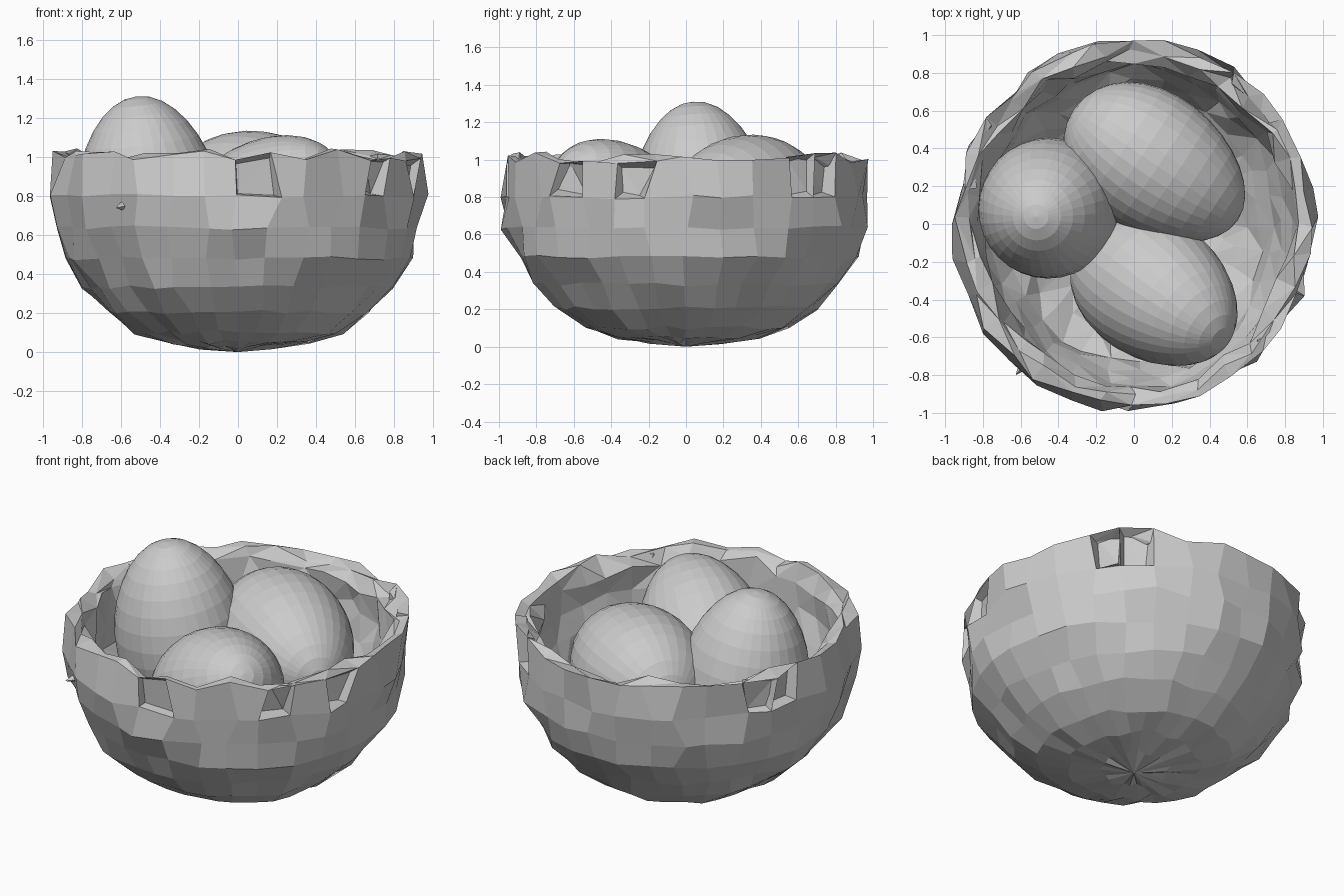
import bpy, bmesh, math, random
from mathutils import Vector

random.seed(11)
if "Cube" in bpy.data.objects:
    bpy.data.objects.remove(bpy.data.objects["Cube"])

grey = bpy.data.materials.new("plain grey")
grey.use_nodes = True
colour = (0.6, 0.6, 0.6, 1)
grey.diffuse_color = colour
grey.node_tree.nodes["Principled BSDF"].inputs["Base Color"].default_value = colour


def finish(bm, name):
    bmesh.ops.recalc_face_normals(bm, faces=bm.faces)
    mesh = bpy.data.meshes.new(name)
    bm.to_mesh(mesh)
    bm.free()
    mesh.materials.append(grey)
    obj = bpy.data.objects.new(name, mesh)
    bpy.context.collection.objects.link(obj)
    return obj


def rand(amount):
    return random.uniform(-amount, amount)


# Nest bowl: rough squashed sphere cut above its equator, with a ragged rim and inner skin
SEG, QUARTER, EQUATOR = 32, 8, 0.8
bm = bmesh.new()


def ring(radius, z, jitter, lift):
    verts = []
    for i in range(SEG):
        a = math.tau * i / SEG + rand(jitter) * 1.3
        r = radius + rand(jitter)
        verts.append(bm.verts.new((0.96 * r * math.cos(a), r * math.sin(a), z + rand(lift))))
    return verts


def sphere_ring(k, radius, depth, jitter, lift):
    # The underside flattens into a shallow cone
    t = k / QUARTER * math.pi / 2
    r = radius * math.sin(t)
    return ring(r, max(EQUATOR - depth * math.cos(t), 0.13 * r), jitter, lift)


rings = [sphere_ring(k, 0.985, 0.84, 0.012 + 0.003 * k, 0.012) for k in range(1, QUARTER + 1)]
wall_rings = len(rings)
rings.append(ring(0.97, 1.01, 0.03, 0.03))
rings.append(ring(0.92, 1.0, 0.03, 0.045))
rings.append(ring(0.87, 0.95, 0.035, 0.05))
rings += [sphere_ring(k, 0.85, 0.7, 0.035, 0.03) for k in range(QUARTER, 0, -1)]

ragged, upper_wall = [], []
for n, (low, high) in enumerate(zip(rings, rings[1:])):
    for i in range(SEG):
        j = (i + 1) % SEG
        face = bm.faces.new((low[i], low[j], high[j], high[i]))
        if n >= wall_rings:
            ragged.append(face)
        elif n == wall_rings - 1:
            upper_wall.append(face)
for pole_ring, z in ((rings[0], 0.0), (rings[-1], 0.1)):
    pole = bm.verts.new((0, 0, z))
    for i in range(SEG):
        bm.faces.new((pole, pole_ring[i], pole_ring[(i + 1) % SEG]))

# Broken bark: some wall faces below the rim are chipped inwards into uneven hollows
bmesh.ops.recalc_face_normals(bm, faces=bm.faces)
chips = random.sample(upper_wall, 7)
bmesh.ops.inset_individual(bm, faces=chips, thickness=0.03, depth=-0.05)
for vert in {v for face in chips for v in face.verts}:
    vert.co += Vector((rand(0.02), rand(0.02), rand(0.02)))
bmesh.ops.triangulate(bm, faces=ragged + chips)
finish(bm, "nest_bowl")


# Small splinter poking out of the front wall
bm = bmesh.new()
bmesh.ops.create_cone(bm, segments=4, radius1=0.05, radius2=0, depth=0.12, cap_ends=True)
splinter = finish(bm, "splinter")
splinter.location = (-0.59, -0.755, 0.75)
splinter.rotation_mode = 'QUATERNION'
splinter.rotation_quaternion = Vector((-0.6, -0.75, -0.2)).to_track_quat('Z', 'Y')


# Eggs: faceted spheres stretched along the axis and narrowed at the tip
def egg(name, centre, axis):
    bm = bmesh.new()
    bmesh.ops.create_uvsphere(bm, u_segments=32, v_segments=16, radius=1)
    for v in bm.verts:
        taper = 0.37 * (1 - 0.1 * v.co.z)
        v.co = (v.co.x * taper, v.co.y * taper, v.co.z * 0.525)
    obj = finish(bm, name)
    obj.rotation_mode = 'QUATERNION'
    obj.rotation_quaternion = Vector(axis).to_track_quat('Z', 'Y')
    obj.location = centre


egg("upright_egg", (-0.457, 0.08, 0.79), (-0.12, -0.08, 1))
egg("back_egg", (0.115, 0.313, 0.76), (0.83, -0.56, -0.04))
egg("front_egg", (0.118, -0.355, 0.7), (0.66, -0.49, 0.57))
